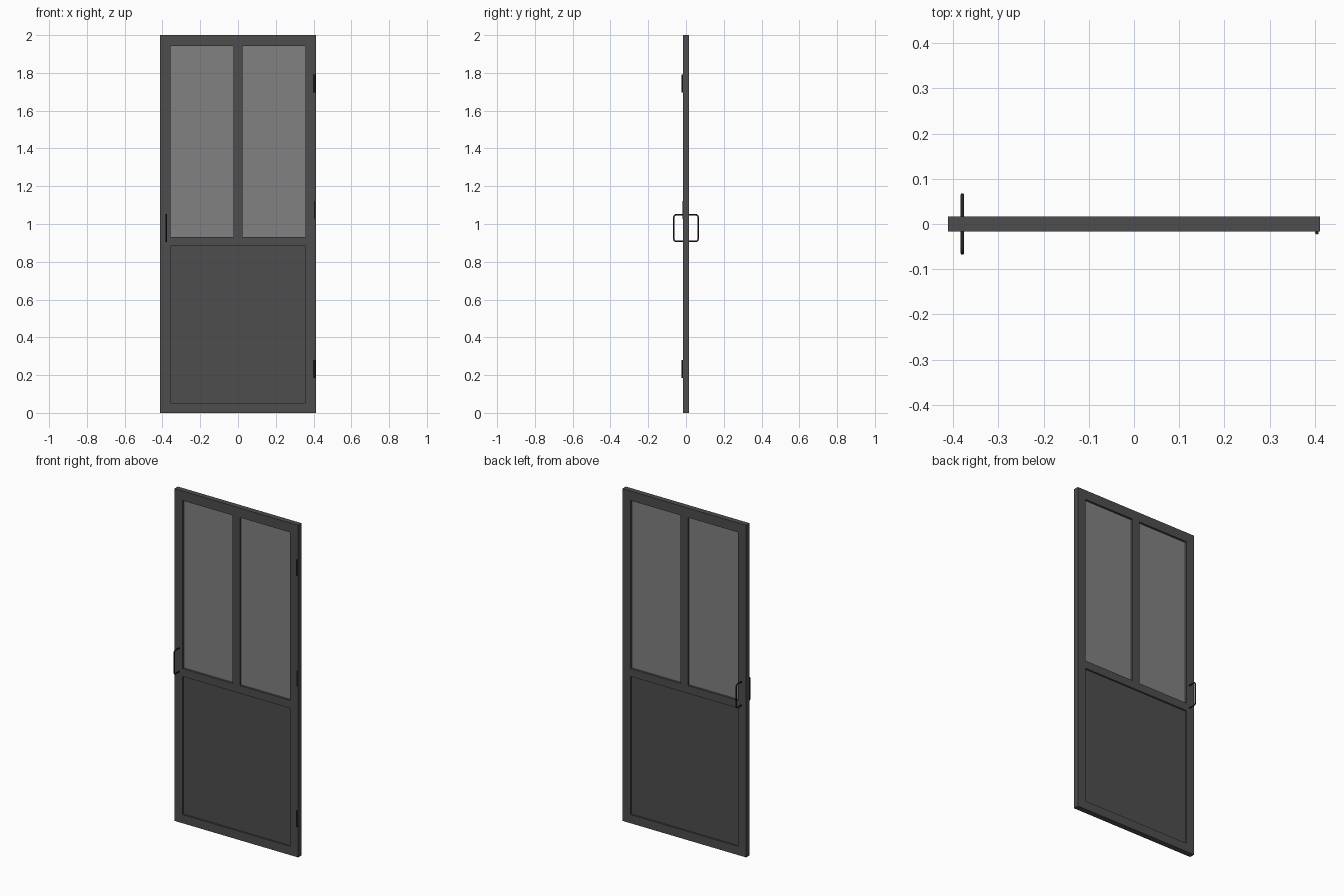
import bpy
from math import sin, cos, pi

if "Cube" in bpy.data.objects:
    bpy.data.objects.remove(bpy.data.objects["Cube"])


def material(name, color):
    m = bpy.data.materials.new(name)
    m.diffuse_color = color
    m.use_nodes = True
    m.node_tree.nodes["Principled BSDF"].inputs["Base Color"].default_value = m.diffuse_color
    return m


steel = material("dark_steel", (0.075, 0.075, 0.075, 1))
black = material("black_metal", (0.02, 0.02, 0.02, 1))
glass = material("glass", (0.22, 0.22, 0.22, 0.45))


def box(name, x, y, z, mat):
    """Box from (min, max) ranges on each axis."""
    bpy.ops.mesh.primitive_cube_add(size=1, location=[sum(r) / 2 for r in (x, y, z)])
    o = bpy.context.object
    o.name = name
    o.scale = [r[1] - r[0] for r in (x, y, z)]
    bpy.ops.object.transform_apply(location=False, rotation=False, scale=True)
    o.data.materials.append(mat)
    return o


W, H, D = 0.412, 2.0, 0.0165         # half width, height, half depth
IN, MULL = 0.358, 0.024              # inner edge of stiles, half mullion
depth = (-D, D)

# Frame: stiles, rails and the central glazing bar
for side, s in (("left", -1), ("right", 1)):
    box(side + "_stile", sorted((s * IN, s * W)), depth, (0, H), steel)
    box(side + "_glass", sorted((s * MULL, s * IN)), (-0.004, 0.004), (0.931, 1.943), glass)
for name, z in (("bottom_rail", (0, 0.052)), ("middle_rail", (0.884, 0.931)),
                ("top_rail", (1.943, H))):
    box(name, (-IN, IN), depth, z, steel)
box("glazing_bar", (-MULL, MULL), depth, (0.931, 1.943), steel)

# Recessed lower panel
box("lower_panel", (-IN, IN), (-0.007, 0.007), (0.052, 0.884), steel)


# Rounded pull handles, one on each face
def handle(name, s):
    r, rad, y1, z0, z1 = 0.004, 0.012, 0.064, 0.908, 1.049
    pts = [(D - 0.002, z0)]
    for cz, start in ((z0 + rad, -pi / 2), (z1 - rad, 0)):
        for i in range(7):
            a = start + i * pi / 12
            pts.append((y1 - rad + rad * cos(a), cz + rad * sin(a)))
    pts.append((D - 0.002, z1))
    c = bpy.data.curves.new(name, "CURVE")
    c.dimensions = "3D"
    c.bevel_depth = r
    c.bevel_resolution = 3
    c.use_fill_caps = True
    sp = c.splines.new("POLY")
    sp.points.add(len(pts) - 1)
    for p, (y, z) in zip(sp.points, pts):
        p.co = (-0.38, s * y, z, 1)
    o = bpy.data.objects.new(name, c)
    bpy.context.collection.objects.link(o)
    c.materials.append(black)


handle("front_handle", -1)
handle("back_handle", 1)

# Hinge pins on the front right edge
for name, y, z in (("upper_hinge", -0.019, 1.743), ("middle_hinge", -0.0145, 1.075),
                   ("lower_hinge", -0.019, 0.233)):
    bpy.ops.mesh.primitive_cylinder_add(vertices=16, radius=0.004, depth=0.096,
                                        location=(0.405, y, z))
    o = bpy.context.object
    o.name = name
    o.data.materials.append(black)
    bpy.ops.object.shade_smooth_by_angle()
